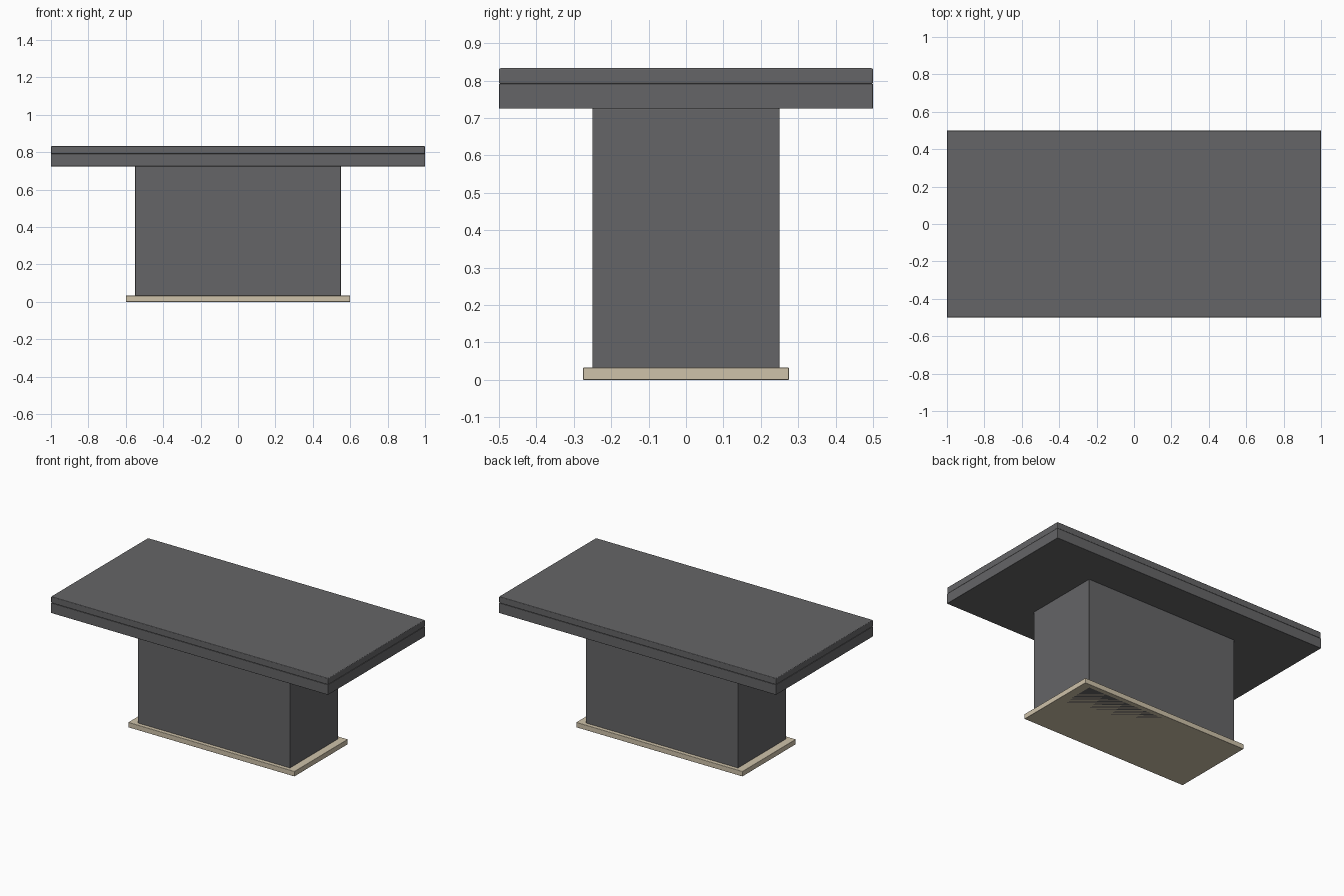
import bpy

if "Cube" in bpy.data.objects:
    bpy.data.objects.remove(bpy.data.objects["Cube"])


def material(name, color):
    m = bpy.data.materials.new(name)
    m.diffuse_color = (*color, 1)
    m.use_nodes = True
    m.node_tree.nodes["Principled BSDF"].inputs["Base Color"].default_value = m.diffuse_color
    return m


charcoal = material("charcoal", (0.13, 0.13, 0.135))
beige = material("beige", (0.62, 0.54, 0.40))


def box(name, sx, sy, z0, z1, mat, bevel):
    """Softly bevelled box centred on the z axis, from z0 to z1."""
    bpy.ops.mesh.primitive_cube_add(size=1, location=(0, 0, (z0 + z1) / 2))
    ob = bpy.context.object
    ob.name = name
    ob.scale = (sx, sy, z1 - z0)
    bpy.ops.object.transform_apply(location=False, rotation=False, scale=True)
    mod = ob.modifiers.new("edge_bevel", "BEVEL")
    mod.width = bevel
    mod.segments = 3
    ob.data.materials.append(mat)
    bpy.ops.object.shade_smooth_by_angle()
    return ob


# Tabletop and the thicker apron beneath it
box("tabletop", 2.0, 1.0, 0.791, 0.833, charcoal, 0.004)
box("apron", 2.0, 1.0, 0.725, 0.791, charcoal, 0.002)
# Pedestal runs down through the plinth to the floor
box("pedestal", 1.1, 0.5, 0.0, 0.726, charcoal, 0.003)
box("plinth", 1.2, 0.55, 0.0, 0.033, beige, 0.002)
